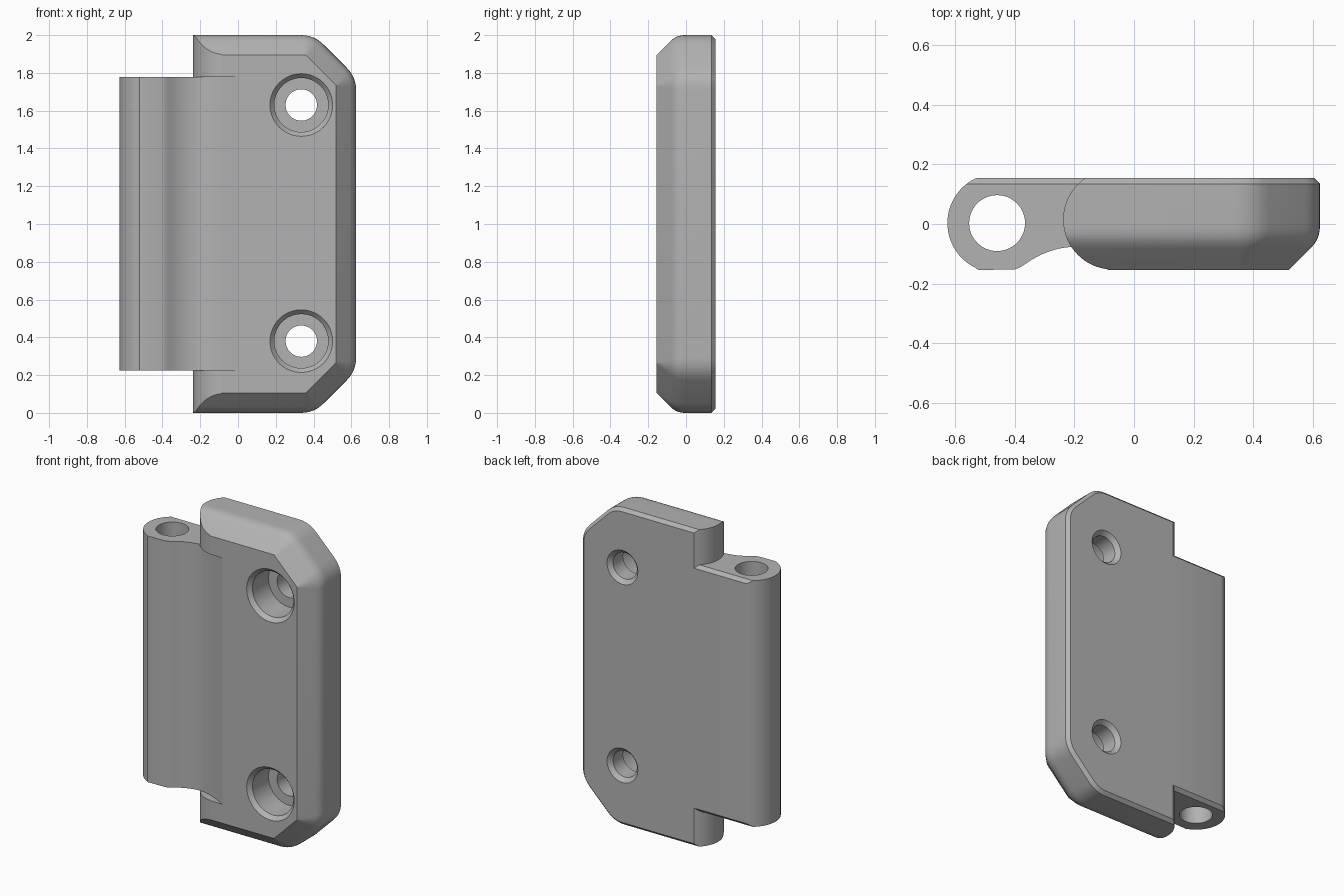
import bpy, bmesh, math
from mathutils import Vector

cube = bpy.data.objects.get("Cube")
if cube:
    bpy.data.objects.remove(cube, do_unlink=True)

HALF = 0.155              # half thickness of the leaf
KNUCKLE = (0.225, 1.778)  # height range of the barrel
PIN = (-0.46, 0.003)      # pin axis

grey = bpy.data.materials.new("grey_plastic")
grey.use_nodes = True
colour = (0.45, 0.45, 0.45, 1)
grey.diffuse_color = colour
grey.node_tree.nodes["Principled BSDF"].inputs["Base Color"].default_value = colour


def to_object(name, bm):
    bmesh.ops.recalc_face_normals(bm, faces=bm.faces)
    mesh = bpy.data.meshes.new(name)
    bm.to_mesh(mesh)
    bm.free()
    mesh.materials.append(grey)
    obj = bpy.data.objects.new(name, mesh)
    bpy.context.collection.objects.link(obj)
    return obj


def loft(name, rings):
    bm = bmesh.new()
    rows = [[bm.verts.new(p) for p in ring] for ring in rings]
    n = len(rows[0])
    for a, b in zip(rows, rows[1:]):
        for i in range(n):
            bm.faces.new((a[i], a[(i + 1) % n], b[(i + 1) % n], b[i]))
    bm.faces.new(rows[0])
    bm.faces.new(rows[-1])
    return to_object(name, bm)


def prism(name, profile, z0, z1):
    return loft(name, [[(x, y, z) for x, y in profile] for z in (z0, z1)])


def arc(centre, radius, a0, a1, steps=32):
    angles = [a0 + (a1 - a0) * i / steps for i in range(steps + 1)]
    return [(centre[0] + radius * math.cos(a), centre[1] + radius * math.sin(a)) for a in angles]


def bezier(p, steps=12):
    p = [Vector(q) for q in p]
    return [tuple(p[0] * (1 - t) ** 3 + p[1] * 3 * t * (1 - t) ** 2
                  + p[2] * 3 * t * t * (1 - t) + p[3] * t ** 3)
            for t in (i / steps for i in range(steps + 1))]


def boolean(target, tool, operation):
    mod = target.modifiers.new(operation, "BOOLEAN")
    mod.operation, mod.solver, mod.object = operation, "EXACT", tool
    bpy.context.view_layer.objects.active = target
    bpy.ops.object.modifier_apply(modifier=mod.name)
    bpy.data.objects.remove(tool, do_unlink=True)


# Leaf outline inset by a distance, with its two cut corners rounded off
def outline(inset, y):
    a = Vector((0.625 - inset, 1.778 - 0.414 * inset))
    b = Vector((0.403 - 0.414 * inset, 2 - inset))
    cut = (b - a).normalized()
    reach = max(0.004, 0.07 * (1 - inset / 0.105))
    half = []
    for p, d0, d1 in ((a, Vector((0, -1)), cut), (b, -cut, Vector((-1, 0)))):
        s, e = p + d0 * reach, p + d1 * reach
        half += [s * (1 - t) ** 2 + p * 2 * t * (1 - t) + e * t * t for t in (i / 6 for i in range(7))]
    half.append(Vector((-0.5, 2 - inset)))
    points = [(p.x, y, p.y) for p in half]
    return points + [(x, y, 2 - z) for x, y, z in reversed(points)]


# Leaf: back chamfer, straight side, rounded shoulder, front bevel
section = [(0.02, HALF), (0, HALF - 0.02)]
section += [(o, y) for o, y in bezier([(0, 0), (0, -0.04), (0.01, -0.06), (0.035, -0.085)], 8)]
section.append((0.105, -HALF))
hinge = loft("hinge_leaf", [outline(o, y) for o, y in section])

# Rounded left edge of the leaf
edge_centre, edge_radius = (-0.07, 0.015), 0.168
top_angle = math.pi - math.asin((HALF - 0.015) / edge_radius)
low_angle = math.pi + math.asin(0.167 / edge_radius)
edge = arc(edge_centre, edge_radius, top_angle, low_angle)
edge = [(-0.163, 0.4)] + edge + [(edge[-1][0], -0.4), (1, -0.4), (1, 0.4)]
boolean(hinge, prism("edge_shape", edge, -1, 3), "INTERSECT")

# Shallow relief that blends the leaf front into the neck
relief = bezier([(-0.2, -0.077), (-0.13, -0.08), (-0.06, -0.125), (0, -HALF)])
relief = [(-0.3, -0.077)] + relief + [(0.01, -0.16), (0.01, -0.3), (-0.3, -0.3)]
boolean(hinge, prism("relief_shape", relief, *KNUCKLE), "DIFFERENCE")

# Knuckle: barrel with flattened front and back, flowing into the neck
flat = math.asin(HALF / 0.167)
profile = arc(PIN, 0.167, math.pi - flat, math.pi + flat)
profile[0], profile[-1] = (profile[0][0], HALF), (profile[-1][0], -HALF)
profile += arc(PIN, 0.167, -flat, math.atan2(-0.132, 0.1), 4)
profile += bezier([(-0.36, -0.131), (-0.32, -0.102), (-0.26, -0.077), (-0.2, -0.077)])[1:]
profile += [(-0.17, -0.07), (-0.1, 0), (-0.1, HALF)]
knuckle = prism("knuckle", profile, *KNUCKLE)

# Chamfers along the back of the knuckle ends
bm = bmesh.new()
bm.from_mesh(knuckle.data)
for z, up in ((KNUCKLE[0], -1), (KNUCKLE[1], 1)):
    cut = bmesh.ops.bisect_plane(bm, geom=bm.verts[:] + bm.edges[:] + bm.faces[:],
                                 plane_co=(0, HALF - 0.02, z), plane_no=(0, 1, up), clear_outer=True)
    bmesh.ops.holes_fill(bm, edges=[e for e in bm.edges if e.is_boundary], sides=0)
bmesh.ops.recalc_face_normals(bm, faces=bm.faces)
bm.to_mesh(knuckle.data)
bm.free()
boolean(hinge, knuckle, "UNION")

# Pin bore
boolean(hinge, prism("pin_bore", arc(PIN, 0.094, 0, math.tau, 48)[:-1], -1, 3), "DIFFERENCE")

# Counterbored screw holes, chamfered front and back
steps = [(0.175, -0.165), (0.143, -0.13), (0.143, 0.03), (0.083, 0.03),
         (0.083, 0.13), (0.117, 0.165)]
for z in (0.38, 1.63):
    rings = [[(x, y, h) for x, h in arc((0.335, z), r, 0, math.tau, 48)[:-1]] for r, y in steps]
    boolean(hinge, loft("screw_hole", rings), "DIFFERENCE")

# Smooth curves, sharp edges
bpy.ops.object.select_all(action="DESELECT")
hinge.select_set(True)
bpy.context.view_layer.objects.active = hinge
bpy.ops.object.shade_smooth_by_angle(angle=math.radians(25))
